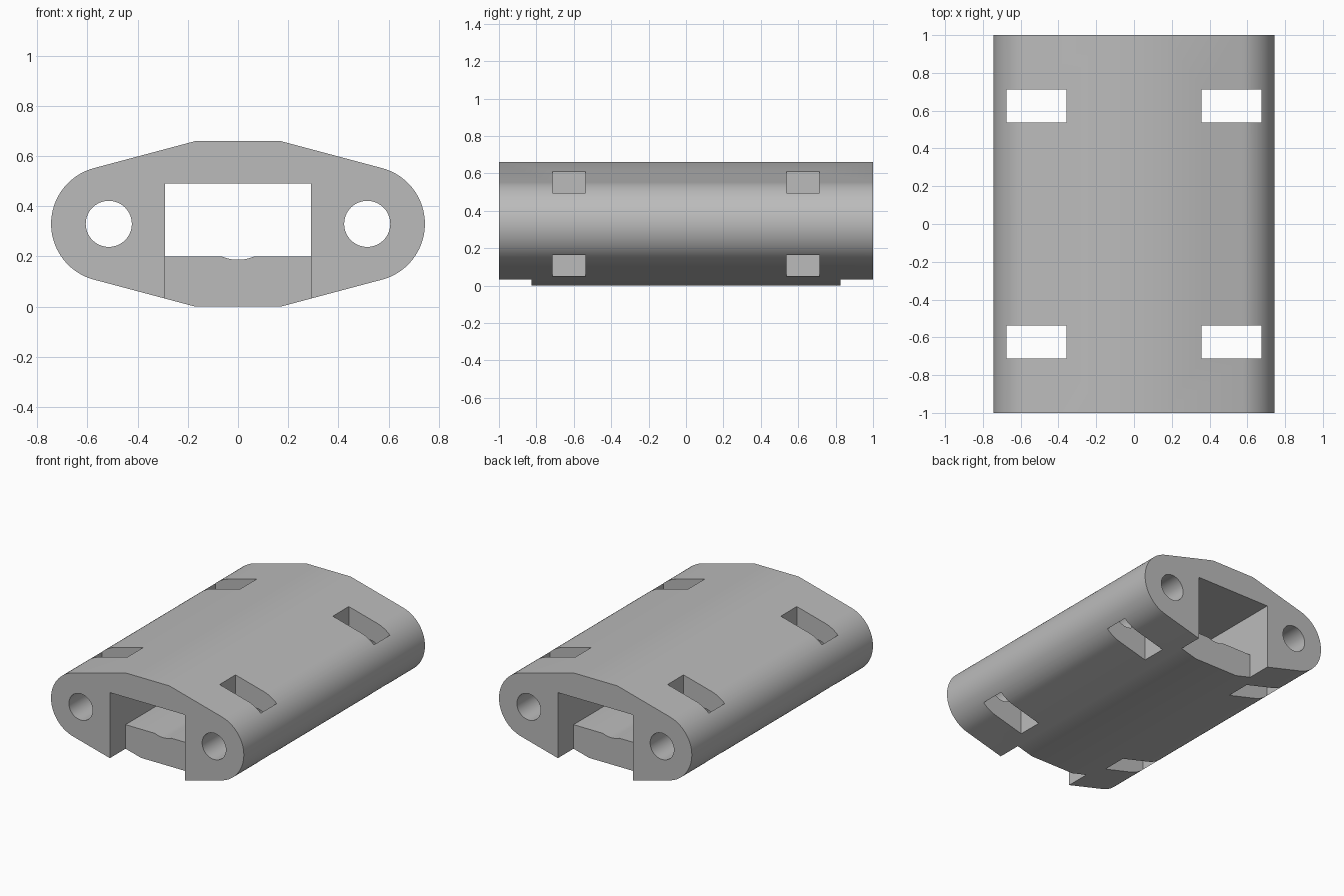
import bpy, bmesh
from math import sin, cos, pi, atan2, acos, hypot
from mathutils import Matrix

cube = bpy.data.objects.get("Cube")
if cube:
    bpy.data.objects.remove(cube)

MID, RAIL, ROUND = 0.33, 0.515, 0.23     # rail axis height, offset, outer radius
FLAT, WIN, FLOOR, CEIL = 0.17, 0.29, 0.2, 0.49

grey = bpy.data.materials.new("plain grey")
grey.use_nodes = True
colour = (0.5, 0.5, 0.5, 1)
grey.diffuse_color = colour
grey.node_tree.nodes["Principled BSDF"].inputs["Base Color"].default_value = colour


def prism(name, outline, y0, y1):
    """Extrude an x-z outline along y."""
    bm = bmesh.new()
    face = bm.faces.new([bm.verts.new((x, y0, z)) for x, z in outline])
    out = bmesh.ops.extrude_face_region(bm, geom=[face])
    verts = [v for v in out["geom"] if isinstance(v, bmesh.types.BMVert)]
    bmesh.ops.translate(bm, verts=verts, vec=(0, y1 - y0, 0))
    bmesh.ops.recalc_face_normals(bm, faces=bm.faces)
    mesh = bpy.data.meshes.new(name)
    bm.to_mesh(mesh)
    bm.free()
    mesh.materials.append(grey)
    obj = bpy.data.objects.new(name, mesh)
    bpy.context.collection.objects.link(obj)
    return obj


def arc(cx, cz, r, a0, a1, n):
    return [(cx + r * cos(a0 + (a1 - a0) * i / n), cz + r * sin(a0 + (a1 - a0) * i / n))
            for i in range(n + 1)]


def box(x0, x1, z0, z1):
    return [(x0, z0), (x1, z0), (x1, z1), (x0, z1)]


# Body: two rounded ends joined by tangent slopes to a flat top and bottom
dx, dz = FLAT - RAIL, MID
tangent = atan2(dz, dx) - acos(ROUND / hypot(dx, dz))
right = [(FLAT, 0)] + arc(RAIL, MID, ROUND, -tangent, tangent, 40) + [(FLAT, 2 * MID)]
body = prism("housing_body", right + [(-x, z) for x, z in reversed(right)], -1, 1)

cutters = []
# Central channel with a shallow groove in its floor
gr, gz = 0.163, 0.35
half = acos((gz - FLOOR) / gr)
groove = arc(0, gz, gr, -pi / 2 - half, -pi / 2 + half, 12)
channel = [(-WIN, FLOOR)] + groove + [(WIN, FLOOR), (WIN, CEIL), (-WIN, CEIL)]
cutters.append(prism("channel_cutter", channel, -1.1, 1.1))

for s in (-1, 1):
    # Open notch below the channel at each end
    cutters.append(prism("notch_cutter", box(-WIN, WIN, -0.1, CEIL), *sorted((s * 0.827, s * 1.1))))
    # Rail bore
    cutters.append(prism("bore_cutter", arc(s * RAIL, MID, 0.092, 0, 2 * pi, 40)[:-1], -1.1, 1.1))
    # Vertical strap slots
    for t in (-1, 1):
        x0, x1 = sorted((s * 0.357, s * 0.675))
        cutters.append(prism("slot_cutter", box(x0, x1, -0.1, 0.8), *sorted((t * 0.537, t * 0.713))))

bpy.context.view_layer.objects.active = body
for c in cutters:
    c.hide_render = True
    mod = body.modifiers.new("cut", "BOOLEAN")
    mod.operation, mod.solver, mod.object = "DIFFERENCE", "EXACT", c
    bpy.ops.object.modifier_apply(modifier=mod.name)
    bpy.data.objects.remove(c)

# Smooth curved surfaces, crisp edges
bpy.ops.object.select_all(action="DESELECT")
body.select_set(True)
bpy.ops.object.shade_smooth_by_angle(angle=pi / 6)
